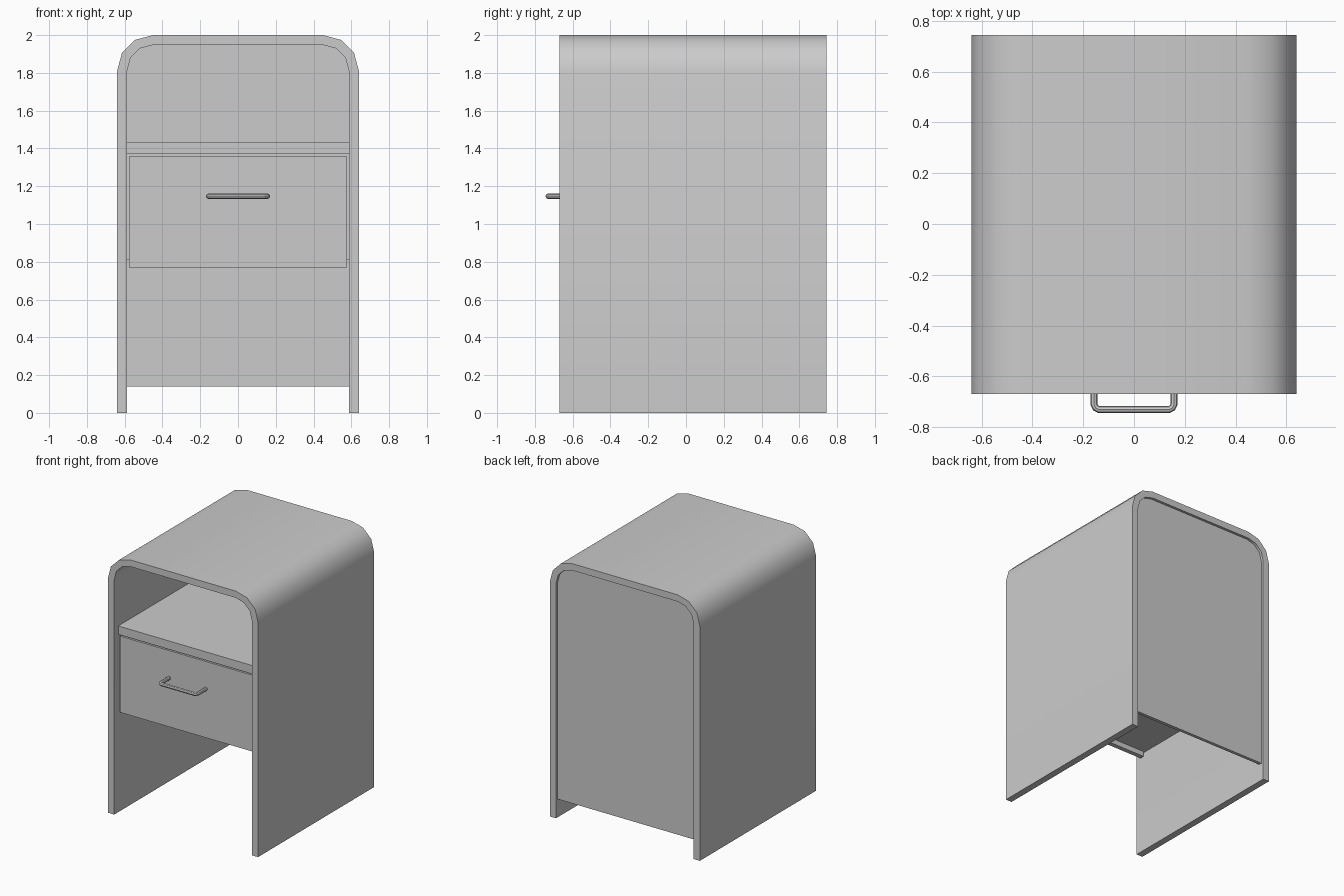
import bpy, bmesh, math
from mathutils import Vector

if "Cube" in bpy.data.objects:
    bpy.data.objects.remove(bpy.data.objects["Cube"])

# One plain grey for every part
grey = bpy.data.materials.new("light_grey")
grey.use_nodes = True
GREY = (0.6, 0.6, 0.6, 1)
grey.diffuse_color = GREY
grey.node_tree.nodes["Principled BSDF"].inputs["Base Color"].default_value = GREY

FRONT, BACK = -0.67, 0.745
INNER = 0.587


def finish(name, bm, smooth=False):
    bmesh.ops.recalc_face_normals(bm, faces=bm.faces)
    mesh = bpy.data.meshes.new(name)
    bm.to_mesh(mesh)
    bm.free()
    mesh.materials.append(grey)
    obj = bpy.data.objects.new(name, mesh)
    bpy.context.collection.objects.link(obj)
    if smooth:
        bpy.ops.object.select_all(action="DESELECT")
        obj.select_set(True)
        bpy.context.view_layer.objects.active = obj
        bpy.ops.object.shade_smooth_by_angle(angle=math.radians(40))
    return obj


def box(name, low, high):
    low, high = Vector(low), Vector(high)
    bm = bmesh.new()
    bmesh.ops.create_cube(bm, size=1)
    for v in bm.verts:
        v.co = (low + high) / 2 + v.co * (high - low)
    return finish(name, bm)


def arch(half, bottom, top, radius, steps=3):
    """Upside-down U outline in x and z, from left foot to right foot."""
    angles = [math.pi / 2 * i / steps for i in range(steps + 1)]
    side = [(half, bottom)]
    side += [(half - radius + radius * math.cos(a),
              top - radius + radius * math.sin(a)) for a in angles]
    return side + [(-x, z) for x, z in reversed(side)]


def extrude(name, faces, y0, y1, smooth=False):
    """Extrude faces given as (x, z) outlines from y0 to y1."""
    bm = bmesh.new()
    for outline in faces:
        bm.faces.new([bm.verts.new((x, y0, z)) for x, z in outline])
    bmesh.ops.remove_doubles(bm, verts=bm.verts, dist=1e-5)
    new = bmesh.ops.extrude_face_region(bm, geom=bm.faces[:])["geom"]
    moved = [g for g in new if isinstance(g, bmesh.types.BMVert)]
    bmesh.ops.translate(bm, verts=moved, vec=(0, y1 - y0, 0))
    return finish(name, bm, smooth)


# Bent shell: both sides and the rounded top
outer = arch(0.64, 0, 2, 0.19)
inner = arch(INNER, 0, 1.948, 0.137)
strips = [(outer[i], outer[i + 1], inner[i + 1], inner[i])
          for i in range(len(outer) - 1)]
extrude("shell", strips, FRONT, BACK, smooth=True)

# Back panel, slightly recessed
extrude("back_panel", [arch(INNER, 0.14, 1.948, 0.137)], 0.70, 0.725)

# Shelf, drawer body and drawer front
box("shelf", (-INNER, -0.62, 1.37), (INNER, 0.70, 1.435))
box("drawer_body", (-INNER, -0.59, 0.81), (INNER, 0.70, 1.37))
box("drawer_front", (-0.577, -0.615, 0.77), (0.577, -0.58, 1.358))

# Pull handle: a bent rod with clipped corners
half = [(0.157, -0.60), (0.157, -0.712), (0.151, -0.724), (0.138, -0.731)]
path = half + [(-x, y) for x, y in reversed(half)]
curve = bpy.data.curves.new("handle", "CURVE")
curve.dimensions = "3D"
curve.bevel_depth = 0.0138
curve.bevel_resolution = 2
curve.use_fill_caps = True
spline = curve.splines.new("POLY")
spline.points.add(len(path) - 1)
for point, (x, y) in zip(spline.points, path):
    point.co = (x, y, 1.147, 1)
spline.use_smooth = False
curve.materials.append(grey)
handle = bpy.data.objects.new("handle", curve)
bpy.context.collection.objects.link(handle)
bpy.ops.object.select_all(action="DESELECT")
handle.select_set(True)
bpy.context.view_layer.objects.active = handle
bpy.ops.object.convert(target="MESH")
